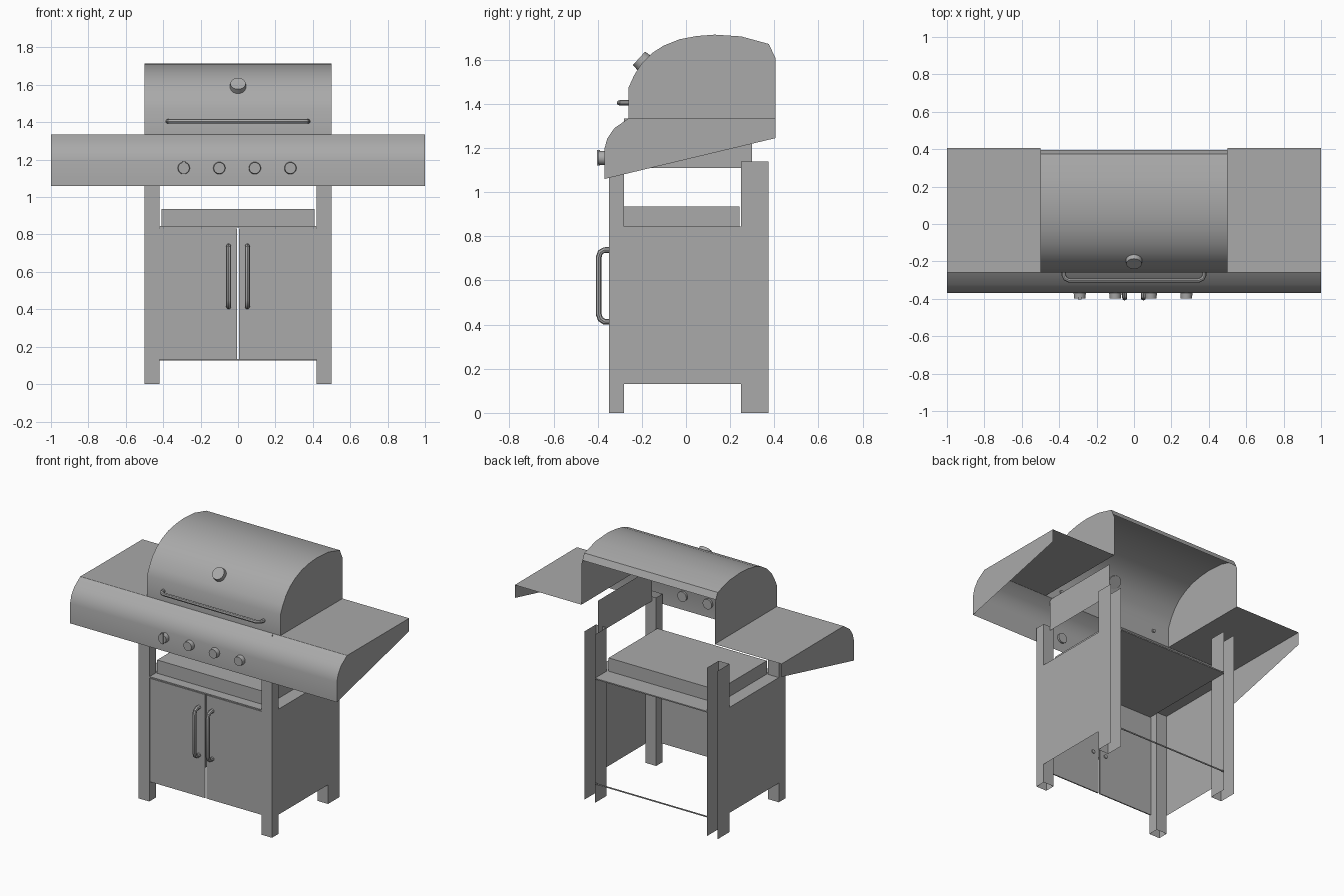
import bpy, bmesh
from mathutils import Vector

cube = bpy.data.objects.get("Cube")
if cube:
    bpy.data.objects.remove(cube, do_unlink=True)

grey = bpy.data.materials.new("brushed_grey")
grey.use_nodes = True
grey.diffuse_color = (0.4, 0.4, 0.4, 1)
grey.node_tree.nodes["Principled BSDF"].inputs["Base Color"].default_value = (0.4, 0.4, 0.4, 1)


def finish(ob):
    ob.data.materials.append(grey)
    bpy.ops.object.select_all(action='DESELECT')
    ob.select_set(True)
    bpy.context.view_layer.objects.active = ob
    bpy.ops.object.shade_smooth_by_angle(angle=0.6)
    return ob


def from_bmesh(name, bm):
    me = bpy.data.meshes.new(name)
    bm.to_mesh(me)
    bm.free()
    ob = bpy.data.objects.new(name, me)
    bpy.context.collection.objects.link(ob)
    return finish(ob)


def box(name, xs, ys, zs, keep="LRFBDU"):
    """Sheet box; keep lists its walls: Left(+x) Right(-x) Front Back Down Up."""
    bm = bmesh.new()
    v = [[[bm.verts.new((x, y, z)) for z in sorted(zs)] for y in sorted(ys)] for x in sorted(xs)]
    corner = {
        "L": (v[1][0][0], v[1][1][0], v[1][1][1], v[1][0][1]),
        "R": (v[0][1][0], v[0][0][0], v[0][0][1], v[0][1][1]),
        "F": (v[0][0][0], v[1][0][0], v[1][0][1], v[0][0][1]),
        "B": (v[1][1][0], v[0][1][0], v[0][1][1], v[1][1][1]),
        "D": (v[0][1][0], v[1][1][0], v[1][0][0], v[0][0][0]),
        "U": (v[0][0][1], v[1][0][1], v[1][1][1], v[0][1][1]),
    }
    for k in keep:
        bm.faces.new(corner[k])
    loose = [w for w in bm.verts if not w.link_faces]
    bmesh.ops.delete(bm, geom=loose, context='VERTS')
    return from_bmesh(name, bm)


def sweep(name, profile, x0, x1, end=()):
    """Sheet drawn along x from a (y, z) profile; end points close off both ends."""
    bm = bmesh.new()
    rows = [[bm.verts.new((x, y, z)) for y, z in profile] for x in (x0, x1)]
    for i in range(len(profile) - 1):
        bm.faces.new((rows[0][i], rows[1][i], rows[1][i + 1], rows[0][i + 1]))
    if end:
        for row, x in zip(rows, (x0, x1)):
            face = bm.faces.new(row + [bm.verts.new((x, y, z)) for y, z in end])
            face.normal_update()
            if face.normal.x * x < 0:
                face.normal_flip()
    return from_bmesh(name, bm)


def tube(name, points, radius):
    cu = bpy.data.curves.new(name, 'CURVE')
    cu.dimensions = '3D'
    cu.bevel_depth = radius
    cu.bevel_resolution = 2
    cu.use_fill_caps = True
    sp = cu.splines.new('POLY')
    sp.points.add(len(points) - 1)
    for p, co in zip(sp.points, points):
        p.co = (*co, 1)
    ob = bpy.data.objects.new(name, cu)
    bpy.context.collection.objects.link(ob)
    bpy.ops.object.select_all(action='DESELECT')
    ob.select_set(True)
    bpy.context.view_layer.objects.active = ob
    bpy.ops.object.convert(target='MESH')
    return finish(bpy.context.view_layer.objects.active)


def disc(name, centre, axis, radius, tip, depth):
    bm = bmesh.new()
    bmesh.ops.create_cone(bm, cap_ends=True, segments=20, radius1=radius, radius2=tip, depth=depth)
    ob = from_bmesh(name, bm)
    ob.location = centre
    ob.rotation_euler = Vector(axis).to_track_quat('Z', 'Y').to_euler()
    return ob


# Lid: curved hood with closed ends, open at the back and underneath
hood = [(-.26, 1.335), (-.26, 1.475), (-.235, 1.53), (-.2, 1.585), (-.155, 1.63), (-.1, 1.665),
        (-.03, 1.693), (.05, 1.708), (.13, 1.714), (.25, 1.706), (.375, 1.672), (.395, 1.63)]
sweep("lid", hood, -.5, .5, end=[(.405, 1.61), (.405, 1.333)])
disc("thermometer", (0, -.2, 1.595), (0, -.74, .67), .045, .041, .035)
tube("lid_handle", [(-.375, -.25, 1.405), (-.375, -.275, 1.405), (-.367, -.292, 1.405),
                    (-.345, -.302, 1.405), (.345, -.302, 1.405), (.367, -.292, 1.405),
                    (.375, -.275, 1.405), (.375, -.25, 1.405)], .012)

# Console: full width fascia with closed tapering ends, and two side shelves
fascia = [(-.37, 1.06), (-.37, 1.195), (-.357, 1.243), (-.325, 1.29), (-.26, 1.335)]
sweep("control_fascia", fascia, -1, 1, end=[(.405, 1.333), (.405, 1.245)])
for side, x0, x1 in (("left", .5, 1), ("right", -1, -.5)):
    sweep(side + "_shelf", [(-.26, 1.335), (.405, 1.333)], x0, x1)
box("firebox_side", (.44, .45), (-.28, .3), (1.11, 1.333), "L")

# Control knobs
for i, x in enumerate((-.29, -.1, .09, .28)):
    disc(f"knob_{i + 1}", (x, -.377, 1.155), (0, -1, 0), .034, .03, .044)
box("knob_grip", (-.299, -.281), (-.403, -.39), (1.122, 1.192))

# Cabinet: sides, legs, doors and door handles, mirrored
for side, s in (("left", 1), ("right", -1)):
    outer = "L" if s > 0 else "R"
    box(side + "_panel", (s * .49, s * .5), (-.28, .25), (.13, .845), outer)
    box(side + "_ledge", (s * .42, s * .5), (-.28, .25), (.835, .845), "U")
    box(side + "_front_leg", (s * .42, s * .5), (-.35, -.28), (0, 1.14), "LRFB")
    box(side + "_rear_leg", (s * .42, s * .5), (.25, .375), (0, 1.14), "LRF")
    box(side + "_door", (s * .006, s * .42), (-.345, -.337), (.132, .833))
    x = s * .05
    tube(side + "_door_handle", [(x, -.33, .738), (x, -.37, .738), (x, -.388, .728), (x, -.396, .705),
                                 (x, -.396, .448), (x, -.388, .425), (x, -.37, .413), (x, -.33, .413)], .013)

# Deck, tray and rear sill
box("deck", (-.42, .42), (-.347, .375), (.837, .845))
box("tray", (-.41, .41), (-.28, .243), (.845, .935), "LRFBU")
box("rear_sill", (-.42, .42), (.37, .375), (.126, .134))
